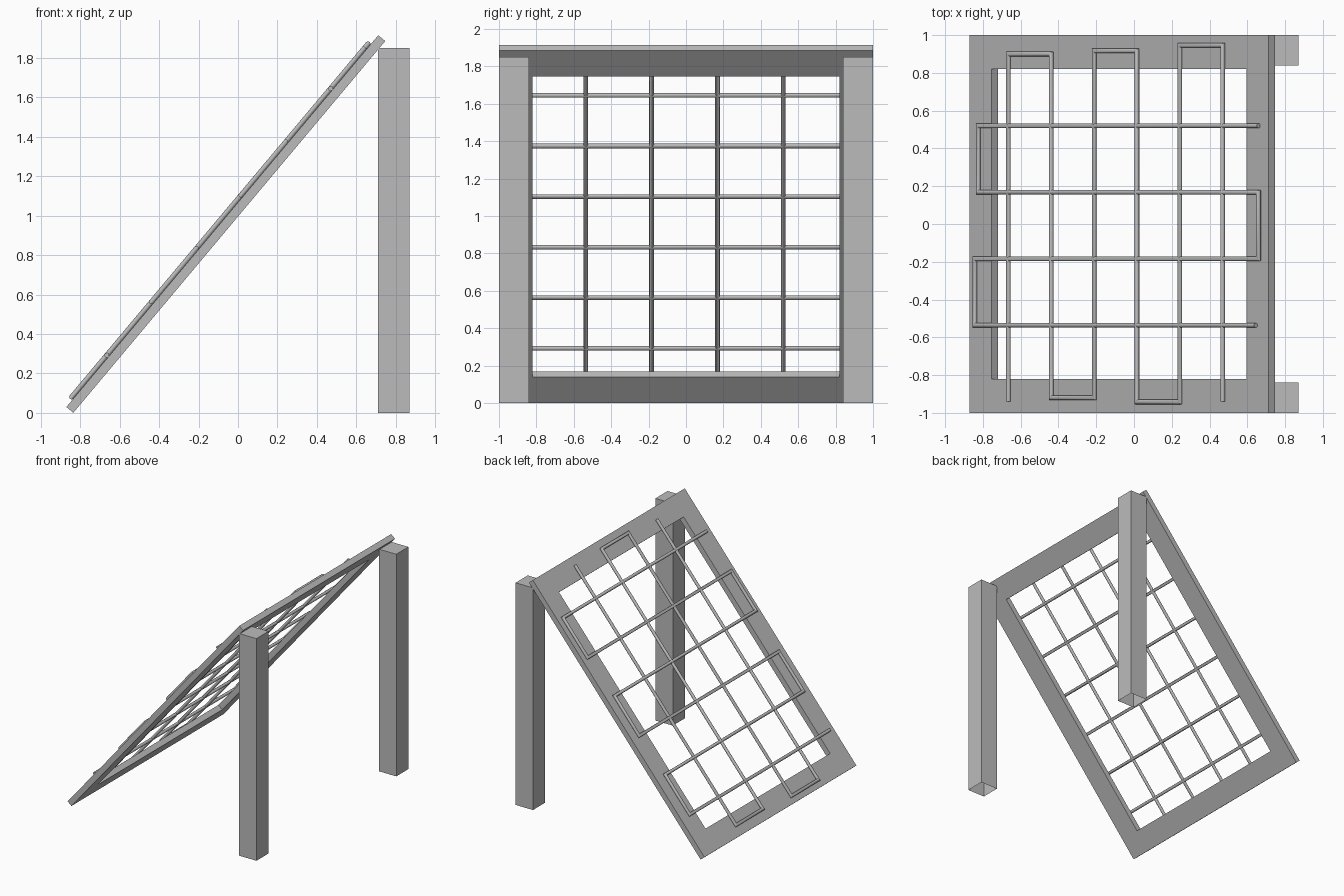
import bpy
import bmesh
from math import radians, sin, cos, tau
from mathutils import Matrix, Vector

cube = bpy.data.objects.get("Cube")
if cube:
    bpy.data.objects.remove(cube, do_unlink=True)

grey = bpy.data.materials.new("plain grey")
grey.use_nodes = True
colour = (0.5, 0.5, 0.5, 1)
grey.diffuse_color = colour
grey.node_tree.nodes["Principled BSDF"].inputs["Base Color"].default_value = colour

# Panel space: x runs up the slope, y across it, z out of its upper face
PANEL = Matrix.Translation((-0.87, 0, 0.03)) @ Matrix.Rotation(radians(-50), 4, 'Y')
LENGTH, THICK, BORDER = 2.46, 0.046, 0.18
RADIUS, SIDES = 0.0125, 12


def finish(name, bm, matrix=None):
    bmesh.ops.recalc_face_normals(bm, faces=bm.faces[:])
    if matrix:
        bm.transform(matrix)
    mesh = bpy.data.meshes.new(name)
    bm.to_mesh(mesh)
    bm.free()
    mesh.materials.append(grey)
    obj = bpy.data.objects.new(name, mesh)
    bpy.context.collection.objects.link(obj)
    return obj


def bridge(bm, a, b):
    n = len(a)
    for i in range(n):
        j = (i + 1) % n
        bm.faces.new((a[i], a[j], b[j], b[i]))


def frame():
    """Rectangular border, a box section carried round four corners."""
    bm = bmesh.new()
    rings = []
    for inset, z in ((0, 0), (BORDER, 0), (BORDER, -THICK), (0, -THICK)):
        low, high, side = inset, LENGTH - inset, 1 - inset
        rings.append([bm.verts.new((x, y, z)) for x, y in
                      ((low, -side), (high, -side), (high, side), (low, side))])
    for i in range(4):
        bridge(bm, rings[i], rings[(i + 1) % 4])
    finish("sloping_frame", bm, PANEL)


def rod(name, path):
    """Round rod bent along a flat path with mitred corners."""
    bm = bmesh.new()
    points = [Vector(p) for p in path]
    normals = []
    for a, b in zip(points, points[1:]):
        d = (b - a).normalized()
        normals.append(Vector((-d.y, d.x)))
    rings = []
    for i, p in enumerate(points):
        n1 = normals[max(i - 1, 0)]
        n2 = normals[min(i, len(normals) - 1)]
        mitre = (n1 + n2) / (1 + n1.dot(n2)) * RADIUS
        ring = []
        for k in range(SIDES):
            t = tau * k / SIDES
            q = p + mitre * cos(t)
            ring.append(bm.verts.new((q.x, q.y, 0.012 + RADIUS * sin(t))))
        rings.append(ring)
    for a, b in zip(rings, rings[1:]):
        bridge(bm, a, b)
    bm.faces.new(rings[0])
    bm.faces.new(rings[-1])
    obj = finish(name, bm, PANEL)
    bpy.ops.object.select_all(action='DESELECT')
    obj.select_set(True)
    bpy.context.view_layer.objects.active = obj
    bpy.ops.object.shade_smooth_by_angle(angle=radians(40))


def post(name, y):
    """Square hollow-bottomed post."""
    bm = bmesh.new()
    bmesh.ops.create_cube(bm, size=1)
    bmesh.ops.delete(bm, geom=[f for f in bm.faces if f.normal.z < -0.5],
                     context='FACES_ONLY')
    size = Matrix.Diagonal((0.16, 0.16, 1.85, 1))
    finish(name, bm, Matrix.Translation((0.79, y, 0.925)) @ size)


frame()

# Crosswise rod: winds up the slope, turning at alternate sides
turns = [-0.94, 0.90, -0.92, 0.917, -0.942, 0.947, -0.94]
path = []
for i in range(6):
    u = 0.333 + 0.353 * i
    path += [(u, turns[i]), (u, turns[i + 1])]
rod("crosswise_rod", path)

# Lengthwise rod: winds across the panel, turning at bottom and top
turns = [2.393, 0.084, 2.393, 0.056, 2.37]
path = []
for i in range(4):
    y = 0.52 - 0.352 * i
    path += [(turns[i], y), (turns[i + 1], y)]
rod("lengthwise_rod", path)

post("left_post", 0.92)
post("right_post", -0.92)
